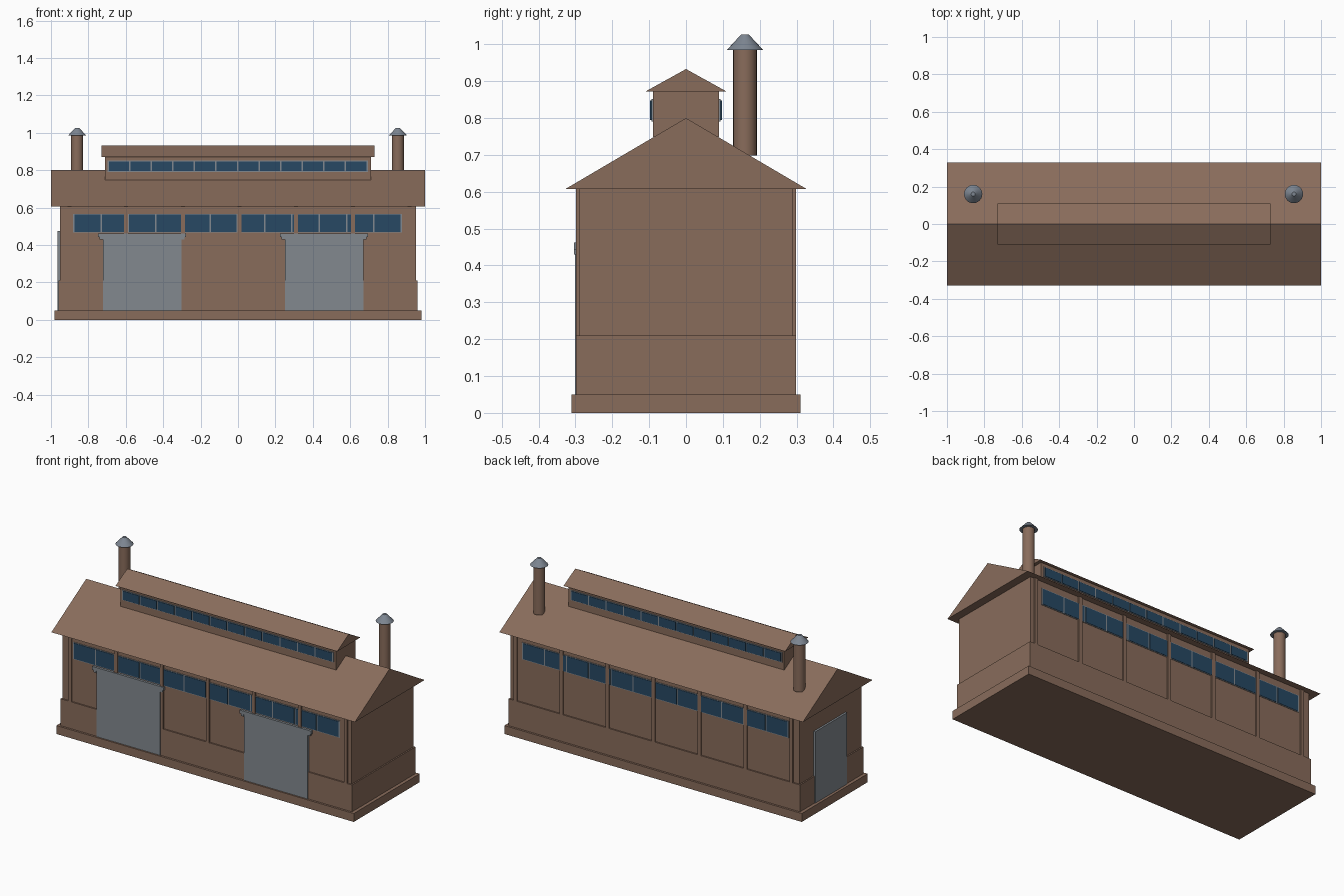
import bpy
import bmesh

cube = bpy.data.objects.get("Cube")
if cube:
    bpy.data.objects.remove(cube, do_unlink=True)


def material(name, rgb):
    m = bpy.data.materials.new(name)
    m.use_nodes = True
    m.diffuse_color = (*rgb, 1)
    m.node_tree.nodes["Principled BSDF"].inputs["Base Color"].default_value = (*rgb, 1)
    return m


BROWN = material("warm brown", (0.25, 0.15, 0.105))
GREY = material("door grey", (0.225, 0.25, 0.275))
STEEL = material("cap steel", (0.205, 0.238, 0.285))
GLASS = material("dark blue glass", (0.02, 0.065, 0.125))


def finish(name, bm, mat):
    bmesh.ops.recalc_face_normals(bm, faces=bm.faces)
    mesh = bpy.data.meshes.new(name)
    bm.to_mesh(mesh)
    bm.free()
    mesh.materials.append(mat)
    obj = bpy.data.objects.new(name, mesh)
    bpy.context.collection.objects.link(obj)
    return obj


def boxes(name, mat, spans):
    """One object made of boxes, each given as x, y and z ranges."""
    bm = bmesh.new()
    for span in spans:
        verts = bmesh.ops.create_cube(bm, size=1)["verts"]
        for v in verts:
            for axis, (low, high) in enumerate(span):
                v.co[axis] = low if v.co[axis] < 0 else high
    return finish(name, bm, mat)


def gable(name, half_x, half_y, eave, ridge):
    """Solid triangular roof running along x."""
    bm = bmesh.new()
    profile = [(-half_y, eave), (half_y, eave), (0, ridge)]
    face = bm.faces.new([bm.verts.new((-half_x, y, z)) for y, z in profile])
    out = bmesh.ops.extrude_face_region(bm, geom=[face])["geom"]
    moved = [g for g in out if isinstance(g, bmesh.types.BMVert)]
    bmesh.ops.translate(bm, verts=moved, vec=(2 * half_x, 0, 0))
    return finish(name, bm, BROWN)


def turned(name, mat, x, y, low, high, r1, r2):
    """Smooth round part standing upright."""
    bm = bmesh.new()
    bmesh.ops.create_cone(bm, cap_ends=True, segments=24, radius1=r1,
                          radius2=r2, depth=high - low)
    bmesh.ops.translate(bm, verts=bm.verts, vec=(x, y, (low + high) / 2))
    obj = finish(name, bm, mat)
    bpy.ops.object.select_all(action="DESELECT")
    obj.select_set(True)
    bpy.context.view_layer.objects.active = obj
    bpy.ops.object.shade_smooth_by_angle()


def window_row(name, side, left, right, low, high, wall, depth, count=12):
    """Row of panes standing just proud of a thin backing frame."""
    def out(a, b):
        return tuple(sorted((side * a, side * b)))
    edge = 0.004
    boxes(name + "_frame", GREY, [((left - edge, right + edge),
          out(wall - 0.003, wall + depth * 0.6), (low - edge, high + edge))])
    step = (right - left) / count
    boxes(name + "_panes", GLASS,
          [((left + i * step + edge, left + (i + 1) * step - edge),
            out(wall - 0.002, wall + depth), (low, high)) for i in range(count)])


# Base and walls
boxes("plinth", BROWN, [((-0.98, 0.98), (-0.31, 0.31), (0, 0.05))])
boxes("lower_wall", BROWN, [((-0.96, 0.96), (-0.298, 0.298), (0.05, 0.21))])
boxes("upper_wall", BROWN, [((-0.952, 0.952), (-0.29, 0.29), (0.21, 0.61))])

# Roofs and raised ridge vent
gable("main_roof", 1.0, 0.328, 0.607, 0.80)
boxes("ridge_vent_wall", BROWN, [((-0.71, 0.71), (-0.09, 0.09), (0.748, 0.875))])
gable("ridge_vent_roof", 0.73, 0.11, 0.872, 0.933)

# Pilasters and windows on both long sides
for side, label in ((-1, "front"), (1, "back")):
    y_range = tuple(sorted((side * 0.285, side * 0.298)))
    boxes(label + "_pilasters", BROWN,
          [((0.008 + i * 0.303 - 0.011, 0.008 + i * 0.303 + 0.011),
            y_range, (0.21, 0.61)) for i in range(-3, 4)])
    window_row(label + "_windows", side, -0.878, 0.872, 0.47, 0.563, 0.29, 0.005)
    window_row(label + "_vent_windows", side, -0.695, 0.69, 0.795, 0.847, 0.09, 0.007)

# Sliding front doors with overhead rails and end stops
for label, left, right in (("right", -0.722, -0.302), ("left", 0.25, 0.67)):
    boxes(label + "_front_door", GREY, [((left, right), (-0.301, -0.28), (0.05, 0.45))])
    rail_y = (-0.304, -0.285)
    boxes(label + "_door_rail", GREY, [
        ((left - 0.026, right + 0.024), rail_y, (0.442, 0.462)),
        ((left - 0.018, left), rail_y, (0.43, 0.442)),
        ((right, right + 0.016), rail_y, (0.43, 0.442))])

# Door in the end wall
boxes("end_door", GREY, [((-0.964, -0.94), (-0.14, 0.16), (0.05, 0.475))])

# Chimneys with conical caps
for x, label in ((-0.86, "right"), (0.855, "left")):
    turned(label + "_chimney", BROWN, x, 0.16, 0.698, 0.988, 0.032, 0.032)
    turned(label + "_chimney_cap", STEEL, x, 0.16, 0.985, 1.026, 0.049, 0.011)
